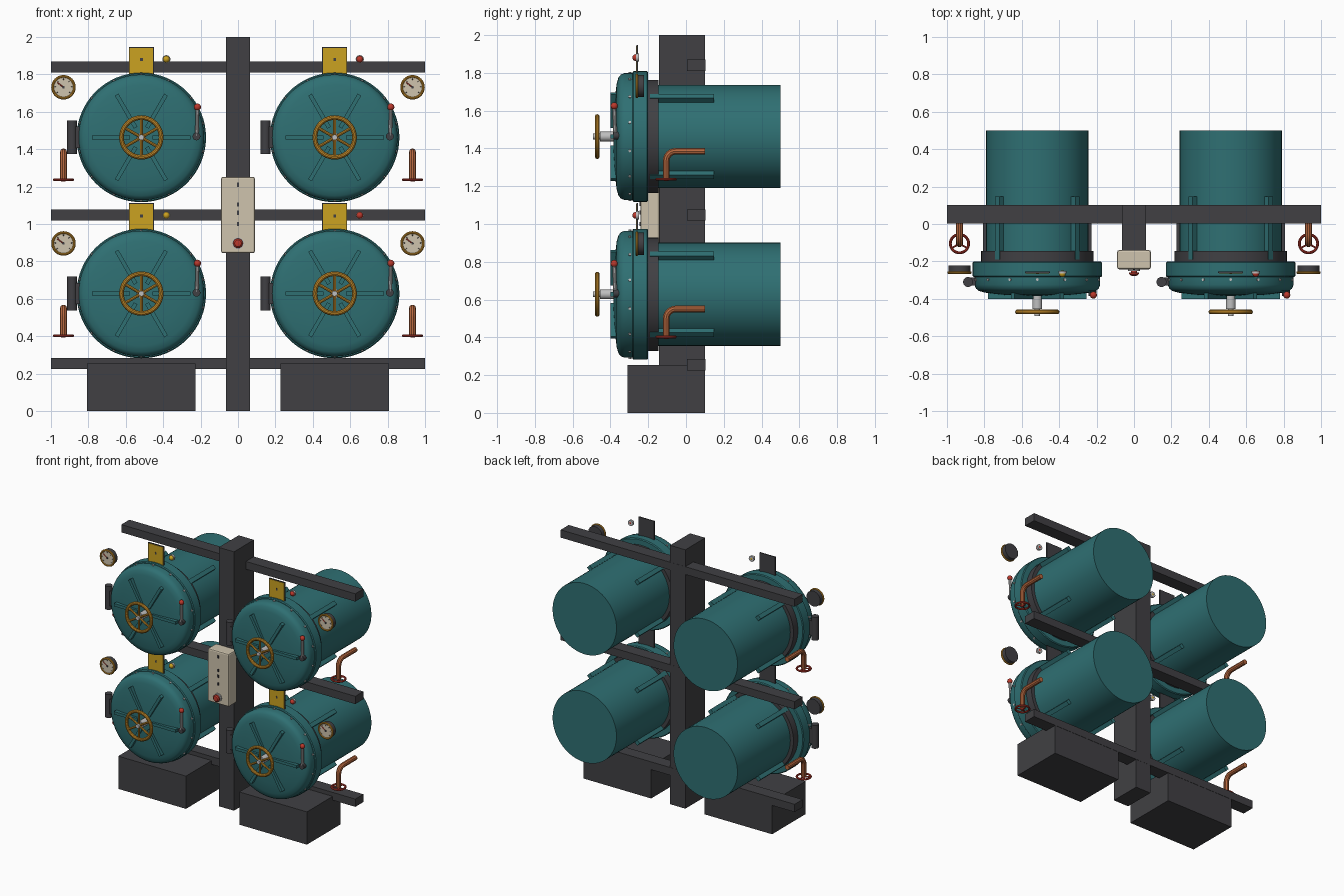
import bpy
import bmesh
from math import sin, cos, pi, radians
from mathutils import Vector, Matrix

cube = bpy.data.objects.get("Cube")
if cube:
    bpy.data.objects.remove(cube, do_unlink=True)


def material(name, *rgb):
    m = bpy.data.materials.new(name)
    m.use_nodes = True
    m.diffuse_color = (*rgb, 1)
    m.node_tree.nodes["Principled BSDF"].inputs["Base Color"].default_value = (*rgb, 1)
    return m


TEAL = material("teal paint", 0.028, 0.16, 0.17)
DARK = material("dark steel", 0.052, 0.051, 0.057)
YELLOW = material("yellow", 0.6, 0.36, 0.015)
BRASS = material("brass", 0.6, 0.28, 0.025)
COPPER = material("copper", 0.48, 0.14, 0.05)
RED = material("red", 0.5, 0.04, 0.025)
SILVER = material("silver", 0.52, 0.52, 0.52)
CREAM = material("cream", 0.62, 0.55, 0.42)


def finish(o, name, mat, smooth=True):
    o.name = o.data.name = name
    o.data.materials.clear()
    o.data.materials.append(mat)
    if smooth:
        bpy.ops.object.select_all(action="DESELECT")
        o.select_set(True)
        bpy.context.view_layer.objects.active = o
        bpy.ops.object.shade_smooth_by_angle(angle=radians(35))
    return o


def from_bmesh(bm, name, mat, smooth=True):
    me = bpy.data.meshes.new(name)
    bm.to_mesh(me)
    bm.free()
    o = bpy.data.objects.new(name, me)
    bpy.context.collection.objects.link(o)
    return finish(o, name, mat, smooth)


def box(name, mat, lo, hi, bevel=0.0, turn=None):
    lo, hi = Vector(lo), Vector(hi)
    bm = bmesh.new()
    bmesh.ops.create_cube(bm, size=1)
    bmesh.ops.scale(bm, vec=hi - lo, verts=bm.verts)
    bmesh.ops.translate(bm, vec=(lo + hi) / 2, verts=bm.verts)
    if bevel:
        bmesh.ops.bevel(bm, geom=bm.edges[:], offset=bevel, segments=2, affect="EDGES", profile=0.5)
    if turn:
        bm.transform(turn)
    return from_bmesh(bm, name, mat, False)


def rod(name, mat, a, b, r, sides=16):
    a, b = Vector(a), Vector(b)
    d = b - a
    bm = bmesh.new()
    bmesh.ops.create_cone(bm, cap_ends=True, segments=sides, radius1=r, radius2=r, depth=d.length)
    bm.transform(Matrix.Translation((a + b) / 2) @ d.to_track_quat("Z", "Y").to_matrix().to_4x4())
    return from_bmesh(bm, name, mat)


def ball(name, mat, loc, r):
    bm = bmesh.new()
    bmesh.ops.create_uvsphere(bm, u_segments=16, v_segments=10, radius=r)
    bmesh.ops.translate(bm, vec=loc, verts=bm.verts)
    return from_bmesh(bm, name, mat)


def lathe(name, mat, x, z, profile, sides=64):
    # Revolves (radius, y) points around a front-to-back axis
    bm = bmesh.new()
    vs = [bm.verts.new((x + r, y, z)) for r, y in profile]
    es = [bm.edges.new(p) for p in zip(vs, vs[1:])]
    bmesh.ops.spin(bm, geom=vs + es, cent=(x, 0, z), axis=(0, 1, 0), angle=2 * pi, steps=sides)
    bmesh.ops.remove_doubles(bm, verts=bm.verts, dist=0.0002)
    bmesh.ops.recalc_face_normals(bm, faces=bm.faces)
    return from_bmesh(bm, name, mat)


def ring(name, mat, loc, R, r, upright=True):
    bpy.ops.mesh.primitive_torus_add(location=loc, rotation=(pi / 2 if upright else 0, 0, 0),
                                     major_radius=R, minor_radius=r,
                                     major_segments=40, minor_segments=10)
    return finish(bpy.context.object, name, mat)


def wheel(name, mat, loc, R, r, spokes, upright=True):
    ring(name + "_rim", mat, loc, R, r, upright)
    for i in range(spokes):
        a = 2 * pi * i / spokes + pi / 2
        d = Vector((cos(a), 0, sin(a)) if upright else (cos(a), sin(a), 0))
        rod(name + "_spoke", mat, loc, Vector(loc) + d * R, r * 0.65, 8)


def vessel(x, z, lamp):
    side = 1 if x > 0 else -1
    # Body, collar and door
    lathe("vessel_body", TEAL, x, z, [(0, 0.5), (0.273, 0.5), (0.273, -0.22), (0, -0.22)])
    lathe("collar", DARK, x, z, [(0.26, -0.145), (0.3, -0.145), (0.3, -0.2), (0.26, -0.2)])
    lathe("door_flange", TEAL, x, z, [(0, -0.2), (0.34, -0.2), (0.346, -0.206), (0.346, -0.278),
                                      (0.34, -0.284), (0, -0.284)])
    lathe("door_dome", TEAL, x, z, [(0.336, -0.28), (0.336, -0.325), (0.328, -0.345), (0.312, -0.358),
                                    (0.28, -0.367), (0.2, -0.377), (0.1, -0.383), (0, -0.385)])
    # Body ribs
    for i in range(4):
        turn = Matrix.Translation((x, 0, z)) @ Matrix.Rotation(pi / 4 + i * pi / 2, 4, "Y")
        box("body_rib", TEAL, (0.26, -0.19, -0.016), (0.303, 0.148, 0.016), turn=turn)
    # Rim bolts
    for i in range(14):
        a = pi / 2 + 2 * pi * i / 14
        d = Vector((cos(a), 0, sin(a)))
        c = Vector((x, -0.297, z))
        rod("rim_bolt", SILVER, c + d * 0.325, c + d * 0.342, 0.008, 6)
    # Door spokes
    for i in range(6):
        turn = Matrix.Translation((x, 0, z)) @ Matrix.Rotation(i * pi / 3, 4, "Y")
        box("door_rib", TEAL, (0.06, -0.4, -0.011), (0.264, -0.368, 0.011), turn=turn)
    # Handwheel on its shaft
    rod("wheel_shaft", SILVER, (x, -0.37, z), (x, -0.455, z), 0.026, 20)
    rod("wheel_nut", SILVER, (x, -0.45, z), (x, -0.492, z), 0.015, 12)
    wheel("handwheel", BRASS, (x, -0.47, z), 0.106, 0.0125, 6)
    # Hinge
    hx = x - 0.37
    rod("hinge_barrel", DARK, (hx, -0.31, z - 0.09), (hx, -0.31, z + 0.09), 0.027)
    box("hinge_leaf", DARK, (hx, -0.33, z - 0.057), (x - 0.3, -0.285, z + 0.057))
    # Locking lever
    lx = x + 0.3
    rod("lever_pivot", DARK, (lx - 0.005, -0.33, z + 0.005), (lx - 0.005, -0.385, z + 0.005), 0.021)
    rod("lever_arm", SILVER, (lx - 0.003, -0.375, z + 0.005), (lx, -0.38, z + 0.155), 0.01, 10)
    ball("lever_knob", RED, (lx, -0.38, z + 0.162), 0.019)
    # Label plate, yellow in front of a dark backing
    box("label_back", DARK, (x - 0.067, -0.262, z + 0.34), (x + 0.067, -0.254, z + 0.484))
    box("label_face", YELLOW, (x - 0.062, -0.265, z + 0.34), (x + 0.062, -0.261, z + 0.479))
    box("label_mark", DARK, (x - 0.006, -0.267, z + 0.408), (x + 0.008, -0.264, z + 0.424))
    # Indicator lamp
    rod("lamp_base", SILVER, (x + 0.134, -0.25, z + 0.418), (x + 0.134, -0.265, z + 0.418), 0.022)
    ball("lamp", lamp, (x + 0.134, -0.266, z + 0.418), 0.018)
    # Pressure gauge
    gx, gz = x + side * 0.416, z + 0.268
    rod("gauge_case", DARK, (gx, -0.222, gz), (gx, -0.26, gz), 0.059, 32)
    ring("gauge_bezel", BRASS, (gx, -0.26, gz), 0.058, 0.0075)
    rod("gauge_face", CREAM, (gx, -0.255, gz), (gx, -0.263, gz), 0.055, 32)
    rod("gauge_needle", RED, (gx, -0.264, gz), (gx - 0.034, -0.264, gz + 0.026), 0.003, 6)
    rod("gauge_hub", DARK, (gx, -0.262, gz), (gx, -0.268, gz), 0.007, 10)
    for i in range(7):
        a = radians(-40 + i * 260 / 6)
        d = Vector((cos(a), 0, sin(a)))
        c = Vector((gx, -0.2625, gz))
        rod("gauge_tick", DARK, c + d * 0.039, c + d * 0.048, 0.002, 4)
    # Bent copper pipe with a valve wheel
    bend = [(0.1, -0.078)]
    bend += [(-0.055 - 0.05 * sin(t * pi / 12), -0.128 + 0.05 * cos(t * pi / 12)) for t in range(7)]
    bend += [(-0.105, -0.225)]
    cu = bpy.data.curves.new("copper_pipe", "CURVE")
    cu.dimensions = "3D"
    cu.bevel_depth = 0.0185
    cu.bevel_resolution = 3
    cu.use_fill_caps = True
    sp = cu.splines.new("POLY")
    sp.points.add(len(bend) - 1)
    for p, (y, dz) in zip(sp.points, bend):
        p.co = (gx, y, z + dz, 1)
    o = bpy.data.objects.new("copper_pipe", cu)
    bpy.context.collection.objects.link(o)
    bpy.ops.object.select_all(action="DESELECT")
    o.select_set(True)
    bpy.context.view_layer.objects.active = o
    bpy.ops.object.convert(target="MESH")
    finish(bpy.context.object, "copper_pipe", COPPER)
    wheel("valve_wheel", RED, (gx, -0.105, z - 0.226), 0.049, 0.0075, 3, False)
    rod("valve_hub", RED, (gx, -0.105, z - 0.236), (gx, -0.105, z - 0.215), 0.012, 12)


for x, lamp in ((-0.517, YELLOW), (0.517, RED)):
    for z in (0.628, 1.463):
        vessel(x, z, lamp)
    box("base_block", DARK, (x - 0.289, -0.31, 0), (x + 0.289, 0.1, 0.253))

# Frame
box("centre_post", DARK, (-0.065, -0.142, 0), (0.065, 0.101, 2))
for z in (0.254, 1.048, 1.84):
    box("rail", DARK, (-1, 0.004, z - 0.03), (1, 0.102, z + 0.03))

# Control panel
box("control_panel", CREAM, (-0.09, -0.242, 0.844), (0.09, -0.14, 1.252), bevel=0.01)
for z in (1.21, 1.105, 1.06, 1.0):
    box("panel_mark", DARK, (-0.006, -0.245, z - 0.011), (0.006, -0.24, z + 0.011))
rod("button_collar", SILVER, (0, -0.24, 0.897), (0, -0.25, 0.897), 0.031, 24)
rod("button_stem", RED, (0, -0.245, 0.897), (0, -0.262, 0.897), 0.016)
lathe("stop_button", RED, 0, 0.897, [(0, -0.258), (0.026, -0.258), (0.026, -0.268),
                                     (0.018, -0.276), (0, -0.279)], 24)
